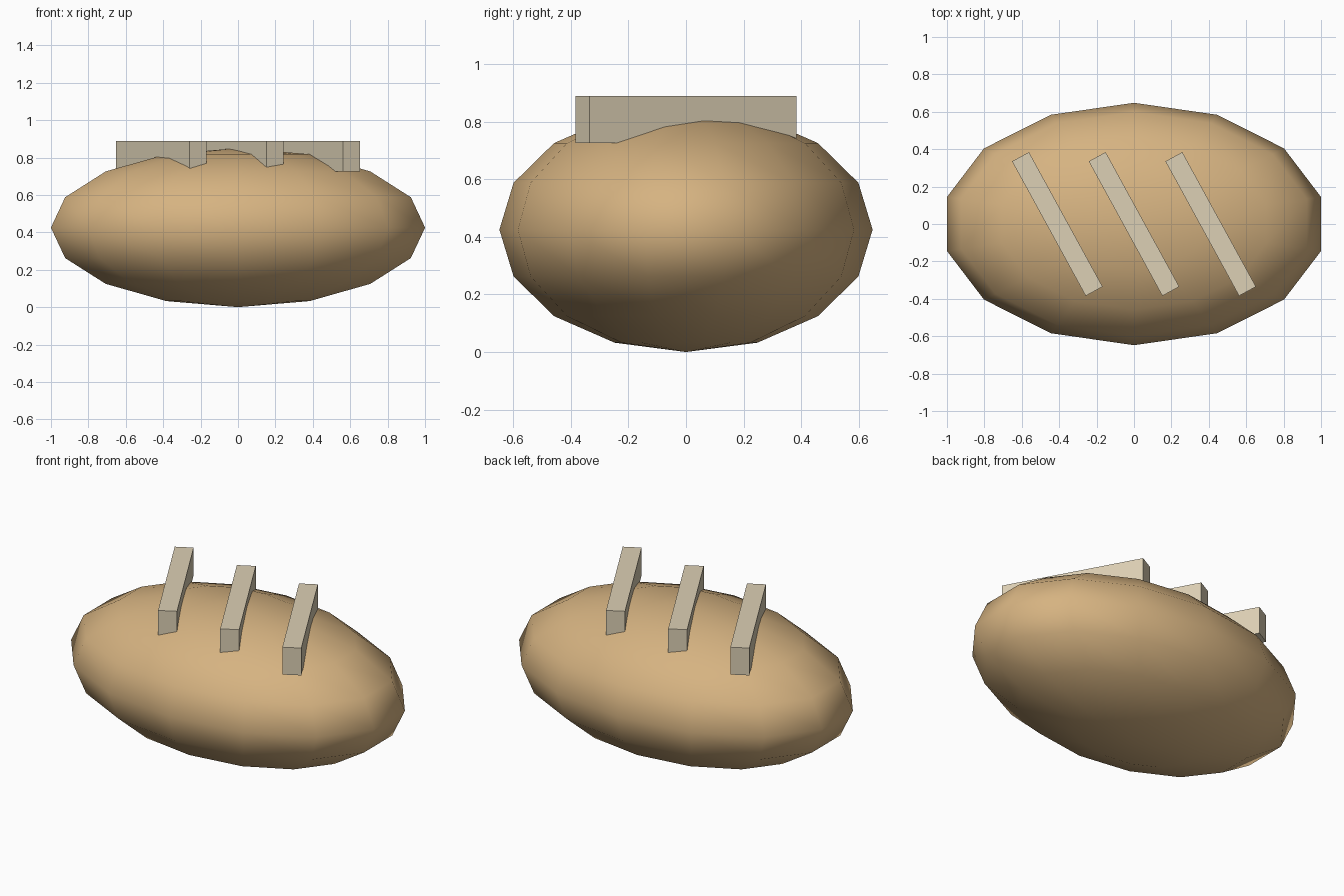
import bpy
from math import radians
from mathutils import Matrix

cube = bpy.data.objects.get("Cube")
if cube:
    bpy.data.objects.remove(cube, do_unlink=True)


def make_material(name, rgb):
    mat = bpy.data.materials.new(name)
    mat.use_nodes = True
    colour = (*rgb, 1.0)
    mat.diffuse_color = colour
    mat.node_tree.nodes["Principled BSDF"].inputs["Base Color"].default_value = colour
    return mat


crust = make_material("golden crust", (0.67, 0.45, 0.22))
cream = make_material("pale cream", (0.72, 0.63, 0.46))

# Loaf: a smooth low-poly ellipsoid with its ring corners on the y axis
bpy.ops.mesh.primitive_uv_sphere_add(segments=14, ring_count=8, radius=1)
loaf = bpy.context.object
loaf.name = "loaf"
mesh = loaf.data
# Turn a corner to the y axis if the primitive starts on x
if max(v.co.x for v in mesh.vertices) > 0.99:
    mesh.transform(Matrix.Rotation(radians(90), 4, "Z"))
mesh.transform(Matrix.Diagonal((1.026, 0.648, 0.425, 1)))
loaf.location.z = 0.425
bpy.ops.object.shade_smooth()
mesh.materials.append(crust)

# Three slanted score bars sunk into the top
for name, x in (("right", -0.41), ("middle", 0), ("left", 0.41)):
    bpy.ops.mesh.primitive_cube_add(size=1, location=(x, 0, 0.808))
    bar = bpy.context.object
    bar.name = name + "_score_bar"
    bar.data.transform(Matrix.Diagonal((0.103, 0.82, 0.163, 1)))
    bar.rotation_euler.z = radians(28.7)
    bar.data.materials.append(cream)
